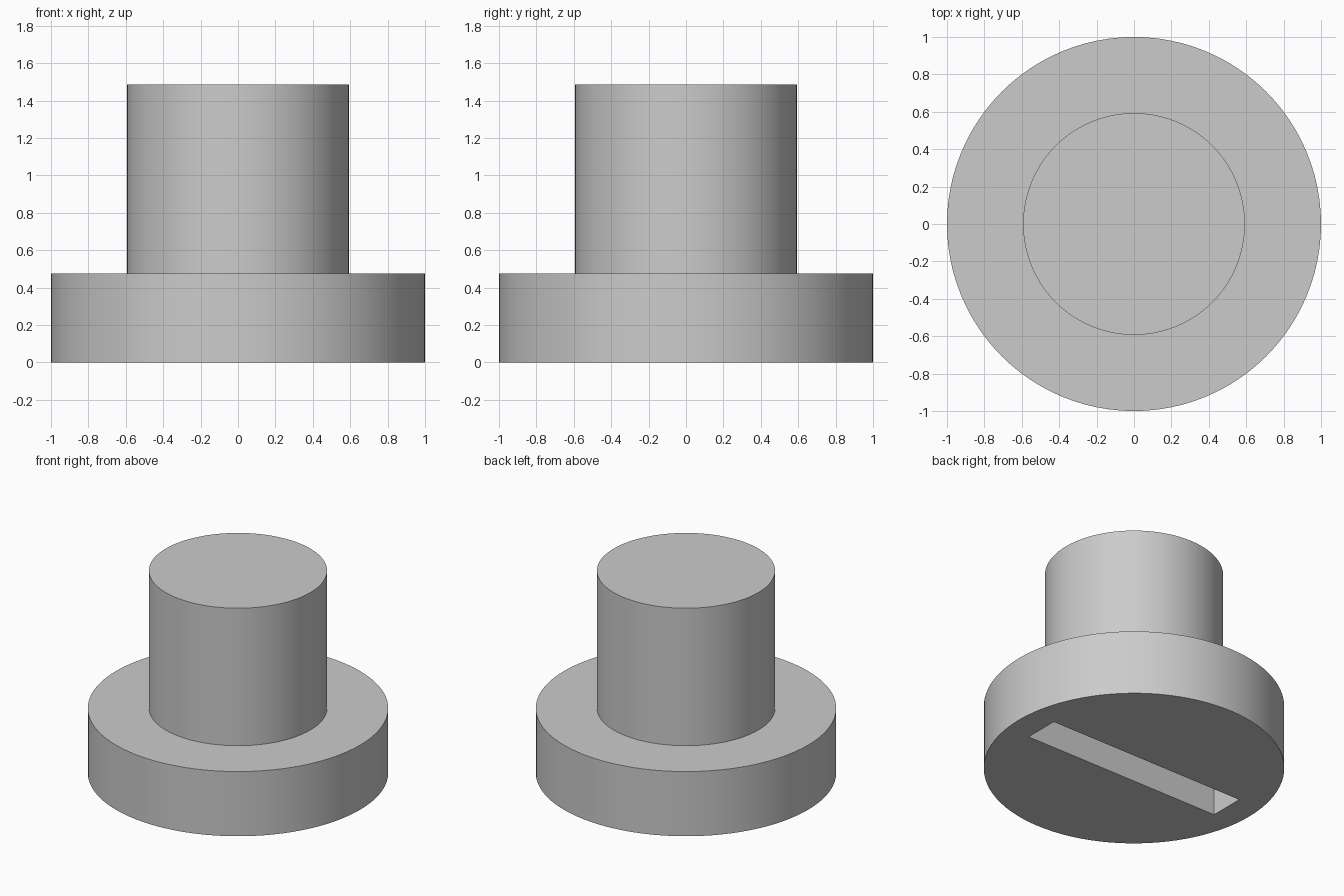
import bpy, bmesh
from math import tau, radians
from mathutils import Vector

default = bpy.data.objects.get("Cube")
if default:
    bpy.data.objects.remove(default, do_unlink=True)

HEAD_R, STEM_R = 1.0, 0.593
HEAD_H, TOTAL_H = 0.475, 1.485
SLOT_LENGTH, SLOT_WIDTH, SLOT_DEPTH = 1.61, 0.26, 0.3

# Single plain grey material
grey = bpy.data.materials.new("plain_grey")
grey.use_nodes = True
colour = (0.6, 0.6, 0.6, 1)
grey.diffuse_color = colour
grey.node_tree.nodes["Principled BSDF"].inputs["Base Color"].default_value = colour


def add_object(name, bm):
    bmesh.ops.recalc_face_normals(bm, faces=bm.faces)
    mesh = bpy.data.meshes.new(name)
    bm.to_mesh(mesh)
    bm.free()
    mesh.materials.append(grey)
    obj = bpy.data.objects.new(name, mesh)
    bpy.context.collection.objects.link(obj)
    return obj


# Stepped body: a disc is extruded upward, inset to the stem and extruded again
bm = bmesh.new()
bmesh.ops.create_circle(bm, cap_ends=True, segments=96, radius=HEAD_R)


def extrude_cap(cap, radius_scale, rise):
    new = bmesh.ops.extrude_face_region(bm, geom=[cap])["geom"]
    top = next(g for g in new if isinstance(g, bmesh.types.BMFace))
    for v in top.verts:
        v.co.x *= radius_scale
        v.co.y *= radius_scale
        v.co.z += rise
    return top


base = bm.faces[:][0]
rim = list(base.verts)
cap = extrude_cap(base, 1, HEAD_H)
for scale, rise in ((STEM_R / HEAD_R, 0), (1, TOTAL_H - HEAD_H)):
    old = cap
    cap = extrude_cap(old, scale, rise)
    if old.is_valid:
        bm.faces.remove(old)
# Close the underside if the extrusion consumed it
if not any(all(abs(v.co.z) < 1e-6 for v in f.verts) for f in bm.faces):
    bm.faces.new(rim)
body = add_object("stepped_knob", bm)

# Screwdriver slot cut into the underside
bm = bmesh.new()
bmesh.ops.create_cube(bm, size=1)
bmesh.ops.scale(bm, verts=bm.verts, vec=Vector((SLOT_LENGTH, SLOT_WIDTH, 2 * SLOT_DEPTH)))
cutter = add_object("slot_cutter", bm)
cutter.hide_render = True

cut = body.modifiers.new("slot", 'BOOLEAN')
cut.operation = 'DIFFERENCE'
cut.solver = 'EXACT'
cut.object = cutter

bpy.ops.object.select_all(action='DESELECT')
body.select_set(True)
bpy.context.view_layer.objects.active = body
bpy.ops.object.modifier_apply(modifier=cut.name)
bpy.data.objects.remove(cutter, do_unlink=True)

# Smooth round walls with crisp rims
bpy.ops.object.shade_smooth_by_angle(angle=radians(30))
